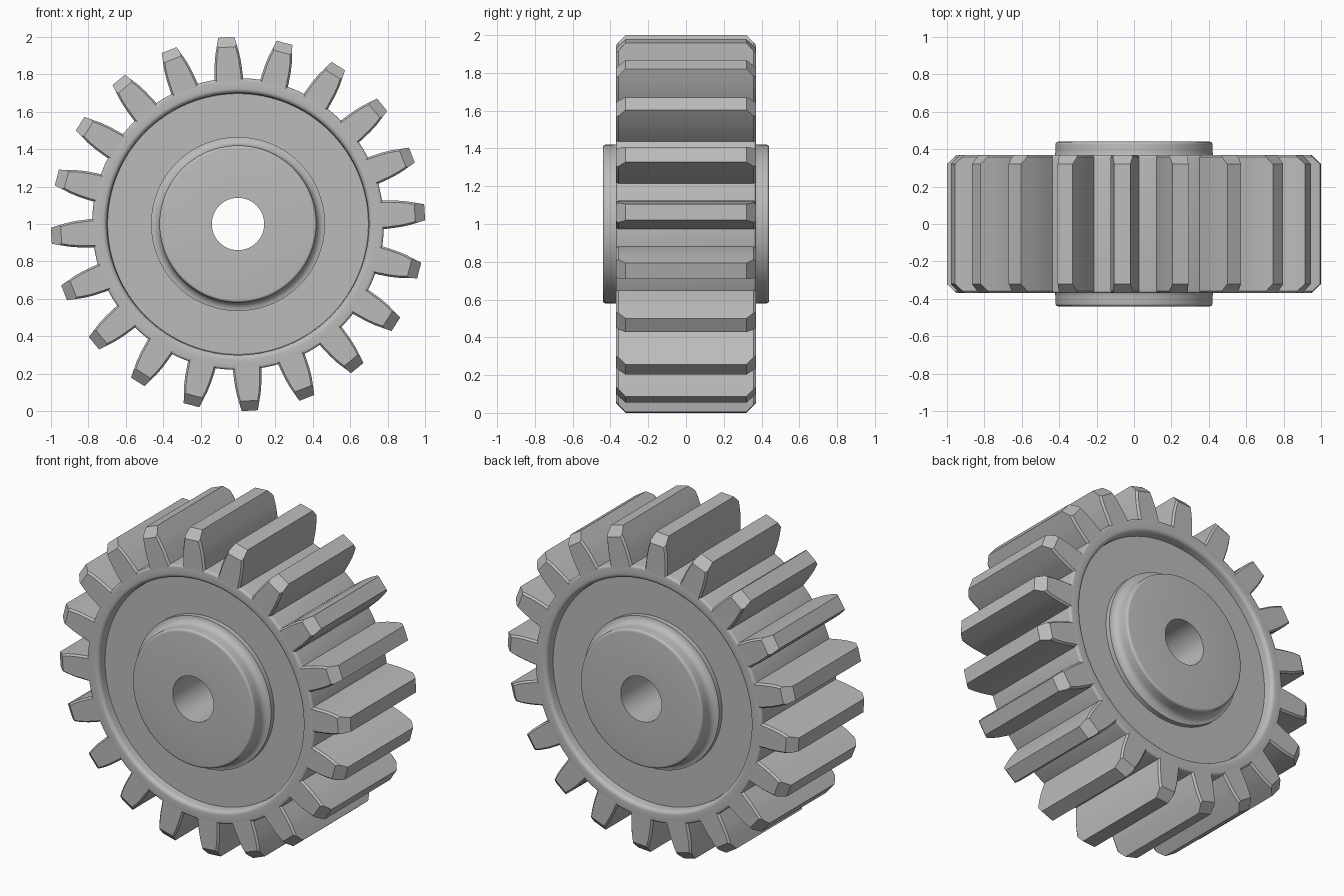
import bpy, bmesh, math
from mathutils import Matrix, Vector

cube = bpy.data.objects.get("Cube")
if cube:
    bpy.data.objects.remove(cube, do_unlink=True)

TEETH = 20
PHASE = math.radians(3.6)
HALF = 0.37          # half thickness of the toothed rim
CENTRE = Vector((0, 0, 1))

steel = bpy.data.materials.new("grey_metal")
steel.use_nodes = True
GREY = (0.5, 0.5, 0.5, 1)
steel.diffuse_color = GREY
steel.node_tree.nodes["Principled BSDF"].inputs["Base Color"].default_value = GREY


def finish(name, bm, angle=30):
    bmesh.ops.recalc_face_normals(bm, faces=bm.faces)
    mesh = bpy.data.meshes.new(name)
    bm.to_mesh(mesh)
    bm.free()
    mesh.materials.append(steel)
    obj = bpy.data.objects.new(name, mesh)
    obj.location = CENTRE
    bpy.context.collection.objects.link(obj)
    bpy.ops.object.select_all(action='DESELECT')
    obj.select_set(True)
    bpy.context.view_layer.objects.active = obj
    bpy.ops.object.shade_smooth_by_angle(angle=math.radians(angle))
    return obj


def arc(cx, cy, radius, start, end, steps=5):
    """Rounded corner as (radius from axle, depth) points."""
    angles = [math.radians(start + (end - start) * i / steps) for i in range(steps + 1)]
    return [(cx + radius * math.cos(a), cy + radius * math.sin(a)) for a in angles]


def lathe(name, half_profile, segments=128):
    """Spin a profile, mirrored front to back, around the axle (y)."""
    loop = half_profile + [(r, -d) for r, d in reversed(half_profile)]
    bm = bmesh.new()
    rings = []
    for s in range(segments):
        a = 2 * math.pi * s / segments
        rings.append([bm.verts.new((r * math.cos(a), d, r * math.sin(a))) for r, d in loop])
    n = len(loop)
    for s in range(segments):
        here, there = rings[s], rings[(s + 1) % segments]
        for i in range(n):
            j = (i + 1) % n
            bm.faces.new((here[i], here[j], there[j], there[i]))
    return finish(name, bm)


# Wheel body: bore, raised hub, sunken web and rim
WEB = 0.31
profile = [(0.14, 0.44)]
profile += arc(0.405, 0.425, 0.015, 90, 0)                # hub face edge
profile += arc(0.465, 0.385, 0.045, 180, 270)             # flare under the hub
profile += [(0.465, WEB), (0.697, WEB)]                   # web
profile += arc(0.725, HALF - 0.025, 0.025, 180, 90)       # inner rim edge
profile += arc(0.765, HALF - 0.015, 0.015, 90, 0)         # outer rim edge
lathe("wheel_body", profile)

# Teeth: tapered section, with bevelled ends
FLANK = [(0.76, 0.077), (0.80, 0.075), (0.86, 0.071), (0.91, 0.064), (1.0, 0.043)]


def half_width(r):
    for (r0, w0), (r1, w1) in zip(FLANK, FLANK[1:]):
        if r <= r1:
            return w0 + (w1 - w0) * (r - r0) / (r1 - r0)
    return FLANK[-1][1]


def tooth_section(tip, inset):
    side = [(half_width(r) - inset, r) for r, w in FLANK[:-1]]
    side.append((half_width(tip) - inset, tip))
    return side + [(-x, r) for x, r in reversed(side)]


STATIONS = [(-HALF, 0.947, 0.01), (0.012 - HALF, 0.96, 0), (0.05 - HALF, 1.0, 0)]
STATIONS += [(-y, tip, inset) for y, tip, inset in reversed(STATIONS)]

bm = bmesh.new()
for k in range(TEETH):
    turn = Matrix.Rotation(2 * math.pi * k / TEETH + PHASE, 4, 'Y')
    rows = [[bm.verts.new(turn @ Vector((-x, y, r))) for x, r in tooth_section(tip, inset)]
            for y, tip, inset in STATIONS]
    for a, b in zip(rows, rows[1:]):
        for i in range(len(a) - 1):     # open underneath, where it meets the rim
            bm.faces.new((a[i], a[i + 1], b[i + 1], b[i]))
    bm.faces.new(rows[0])
    bm.faces.new(rows[-1])
# Rotation about +y turns z towards x, so mirror to lean the pattern the right way
bmesh.ops.scale(bm, vec=(-1, 1, 1), verts=bm.verts)
finish("gear_teeth", bm, 22)
